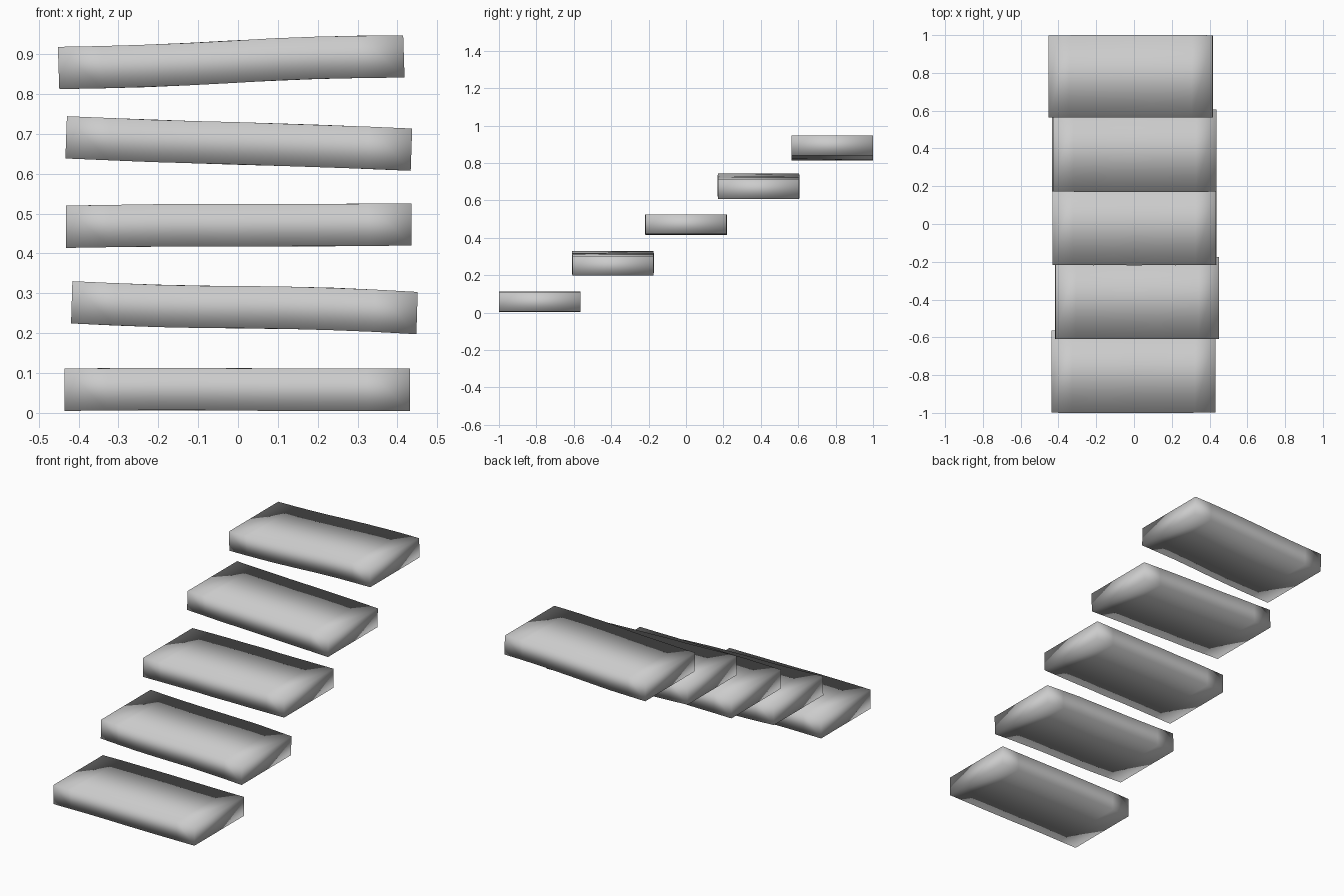
import bpy, bmesh, math

cube = bpy.data.objects.get("Cube")
if cube:
    bpy.data.objects.remove(cube, do_unlink=True)

# Plain grey finish
grey = bpy.data.materials.new("light_grey")
grey.use_nodes = True
colour = (0.6, 0.6, 0.6, 1)
grey.diffuse_color = colour
grey.node_tree.nodes["Principled BSDF"].inputs["Base Color"].default_value = colour

LENGTH, DEPTH, HEIGHT, SEGMENTS = 0.867, 0.434, 0.106, 8


def make_step(name, x, y, z, rise, bow, sway):
    """One worn slab, split along its length, gently bowed and tilted."""
    bm = bmesh.new()
    bmesh.ops.create_cube(bm, size=1)
    lengthwise = [e for e in bm.edges if abs(e.verts[0].co.x - e.verts[1].co.x) > 0.5]
    bmesh.ops.subdivide_edges(bm, edges=lengthwise, cuts=SEGMENTS - 1, use_grid_fill=True)
    for v in bm.verts:
        t = v.co.x * 2
        wave = bow * (1 - t * t) + sway * math.sin(math.pi * t)
        ripple = 0.002 * math.cos(7 * t + 9 * y) * (1 - t * t)
        v.co.x *= LENGTH
        v.co.y = v.co.y * DEPTH + math.copysign(ripple, v.co.y)
        v.co.z = v.co.z * HEIGHT + wave + ripple * v.co.y
    mesh = bpy.data.meshes.new(name)
    bm.to_mesh(mesh)
    bm.free()
    mesh.materials.append(grey)
    for face in mesh.polygons:
        face.use_smooth = True
    step = bpy.data.objects.new(name, mesh)
    step.location = (x, y, z)
    step.rotation_euler.y = -math.atan2(rise, LENGTH)
    bpy.context.collection.objects.link(step)


# Flight of steps: x, y, z, rise to the left end, bow, sway
steps = [
    (-0.002, -0.782, 0.058, 0.0, 0.001, -0.001),
    (0.016, -0.391, 0.264, -0.027, 0.001, 0.003),
    (0.002, 0.0, 0.470, 0.006, 0.001, -0.001),
    (0.002, 0.388, 0.676, -0.031, 0.0, 0.001),
    (-0.017, 0.782, 0.880, 0.029, 0.001, 0.003),
]
for number, data in enumerate(steps, 1):
    make_step(f"step_{number}", *data)
